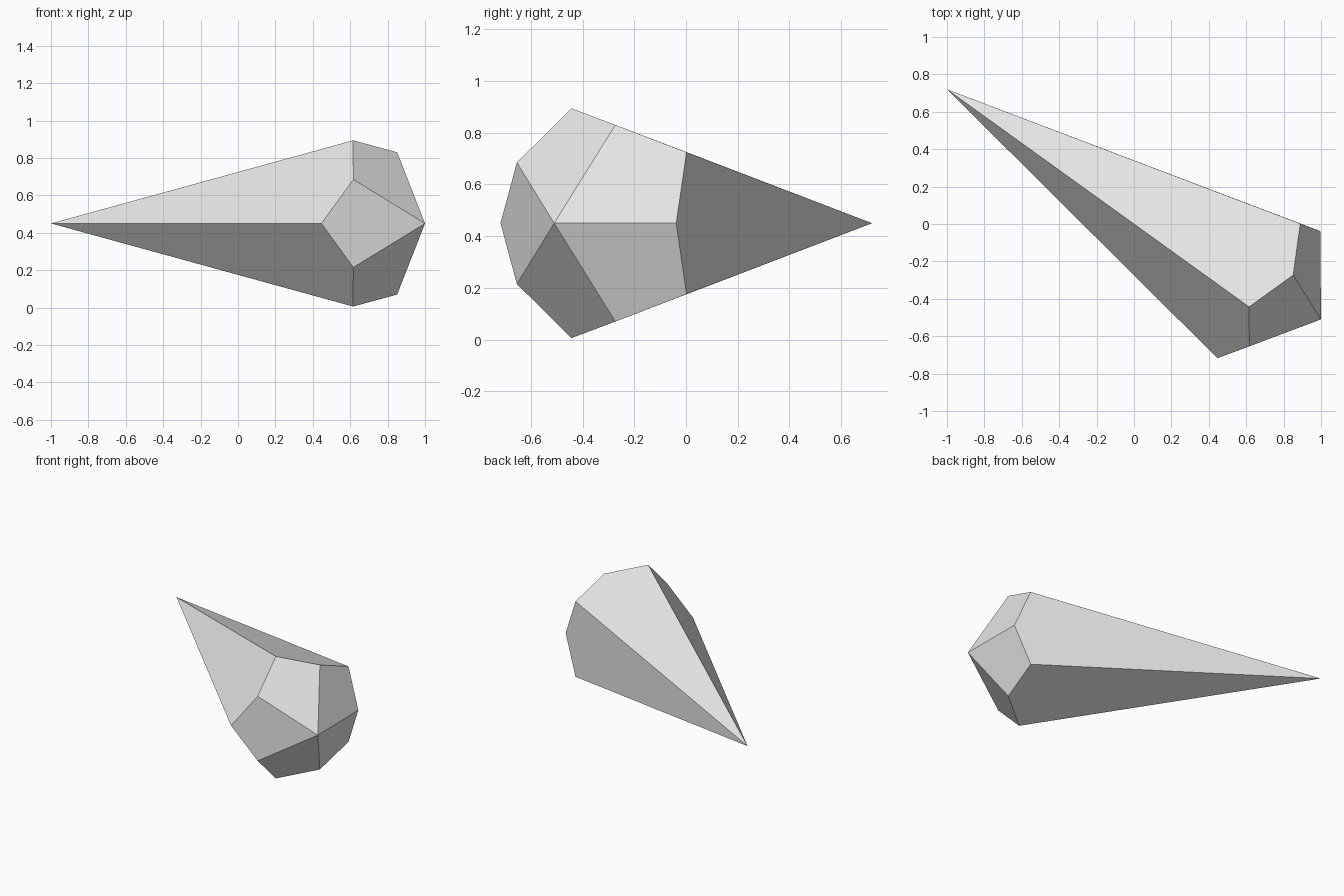
import bpy
import bmesh
from math import cos, sin, radians
from mathutils import Vector

cube = bpy.data.objects.get("Cube")
if cube:
    bpy.data.objects.remove(cube, do_unlink=True)

# Flat grey
grey = bpy.data.materials.new("light_grey")
grey.use_nodes = True
colour = (0.8, 0.8, 0.8, 1)
grey.diffuse_color = colour
grey.node_tree.nodes["Principled BSDF"].inputs["Base Color"].default_value = colour

# The gem's long axis runs level from the sharp tip to the blunt tip
tip = Vector((-1, 0.72, 0.45))
blunt = Vector((1, -0.51, 0.45))
axis = (blunt - tip).normalized()
side = Vector((-axis.y, axis.x, 0))
up = Vector((0, 0, 1))

bm = bmesh.new()


def ring(distance, radius, start):
    """Five points around the axis, at a distance from the sharp tip."""
    points = []
    for i in range(5):
        a = radians(start + 72 * i)
        points.append(bm.verts.new(
            tip + axis * distance + (side * cos(a) + up * sin(a)) * radius))
    return points


# Ten kite faces: five long ones to the sharp tip, five short to the blunt one
wide = ring(1.985, 0.467, 36)
narrow = ring(2.097, 0.4, 0)
sharp_point = bm.verts.new(tip)
blunt_point = bm.verts.new(blunt)
for i in range(5):
    bm.faces.new((sharp_point, wide[i - 1], narrow[i], wide[i]))
    bm.faces.new((blunt_point, narrow[(i + 1) % 5], wide[i], narrow[i]))
bmesh.ops.recalc_face_normals(bm, faces=bm.faces[:])

mesh = bpy.data.meshes.new("faceted_gem")
bm.to_mesh(mesh)
bm.free()
mesh.materials.append(grey)
gem = bpy.data.objects.new("faceted_gem", mesh)
bpy.context.collection.objects.link(gem)
